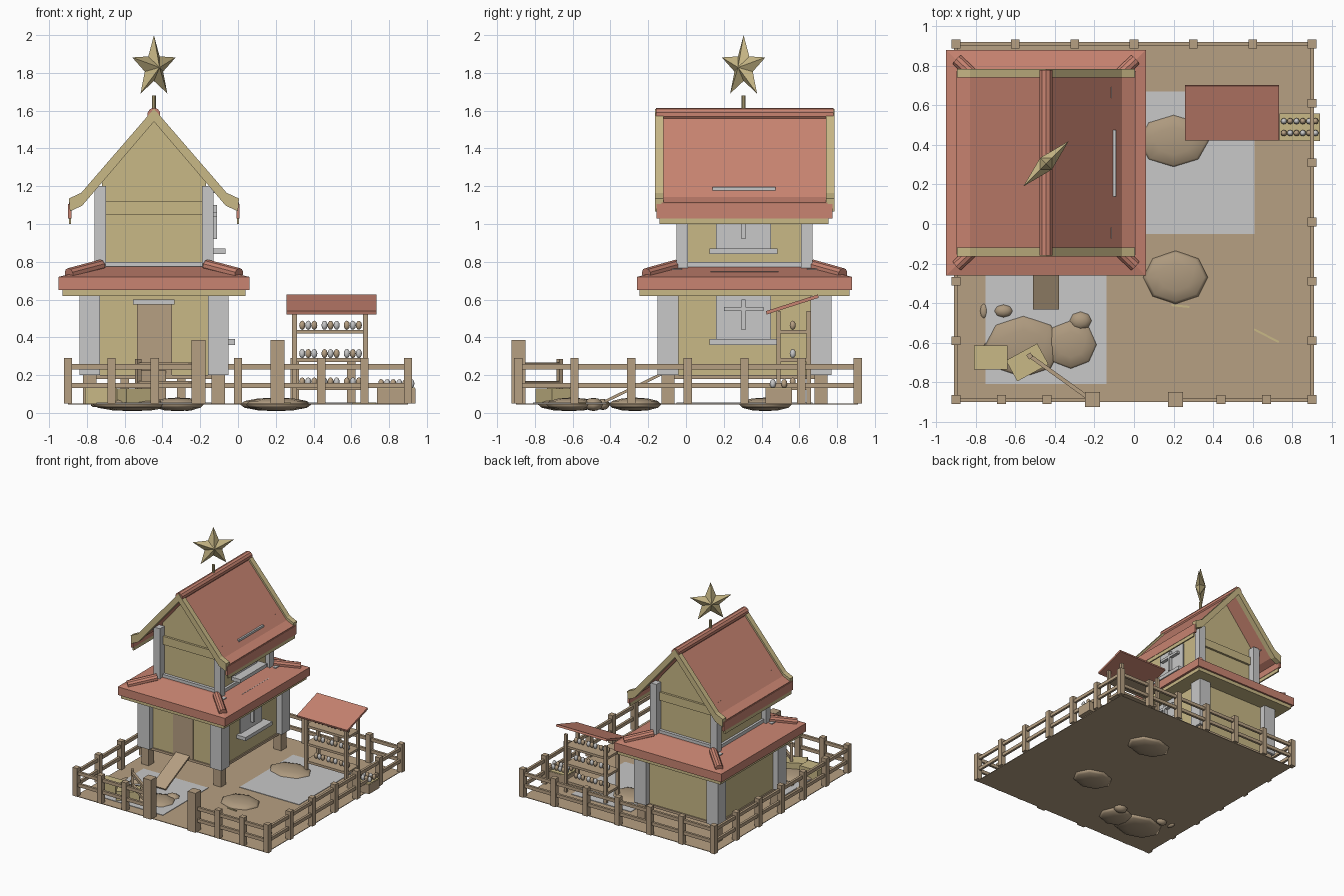
import bpy, bmesh, math
from mathutils import Vector, Matrix

default_cube = bpy.data.objects.get("Cube")
if default_cube:
    bpy.data.objects.remove(default_cube)


def make_material(name, colour):
    material = bpy.data.materials.new(name)
    material.use_nodes = True
    rgba = (*colour, 1)
    material.diffuse_color = rgba
    material.node_tree.nodes["Principled BSDF"].inputs["Base Color"].default_value = rgba
    return material


RED = make_material("red_tile", (.58, .23, .165))
CREAM = make_material("cream_plaster", (.58, .48, .24))
TAN = make_material("tan_wood", (.47, .35, .225))
GREY = make_material("pale_stone", (.58, .58, .58))
EARTH = make_material("brown_earth", (.42, .32, .21))


def finish(name, mesh_builder, material, smooth=False):
    bmesh.ops.recalc_face_normals(mesh_builder, faces=mesh_builder.faces)
    mesh = bpy.data.meshes.new(name)
    mesh_builder.to_mesh(mesh)
    mesh_builder.free()
    mesh.materials.append(material)
    if smooth:
        mesh.shade_smooth()
    part = bpy.data.objects.new(name, mesh)
    bpy.context.collection.objects.link(part)
    return part


def box(name, material, x, y, z, turn=0):
    """Box given by its (low, high) range on each axis, turned about z."""
    builder = bmesh.new()
    middle = Vector([sum(span) / 2 for span in (x, y, z)])
    size = [span[1] - span[0] for span in (x, y, z)]
    matrix = Matrix.Translation(middle) @ Matrix.Rotation(turn, 4, "Z") @ Matrix.Diagonal((*size, 1))
    bmesh.ops.create_cube(builder, size=1, matrix=matrix)
    return finish(name, builder, material)


def beam(name, material, start, end, width, height):
    """Square beam between two points."""
    start, end = Vector(start), Vector(end)
    along = end - start
    builder = bmesh.new()
    matrix = Matrix.Translation((start + end) / 2) @ along.to_track_quat("Y", "Z").to_matrix().to_4x4()
    bmesh.ops.create_cube(builder, size=1, matrix=matrix @ Matrix.Diagonal((width, along.length, height, 1)))
    return finish(name, builder, material)


def tube(name, material, start, end, radius, sides=10):
    start, end = Vector(start), Vector(end)
    along = end - start
    builder = bmesh.new()
    matrix = Matrix.Translation((start + end) / 2) @ along.to_track_quat("Z", "Y").to_matrix().to_4x4()
    bmesh.ops.create_cone(builder, cap_ends=True, segments=sides, radius1=radius, radius2=radius,
                          depth=along.length, matrix=matrix)
    return finish(name, builder, material)


def ball(name, material, centre, size, sides=8, rings=6):
    builder = bmesh.new()
    matrix = Matrix.Translation(centre) @ Matrix.Diagonal((*size, 1))
    bmesh.ops.create_uvsphere(builder, u_segments=sides, v_segments=rings, radius=1, matrix=matrix)
    return finish(name, builder, material, smooth=True)


def prism(name, material, profile, low, high):
    """Front profile of (x, z) points pushed along y."""
    builder = bmesh.new()
    face = builder.faces.new([builder.verts.new((px, low, pz)) for px, pz in profile])
    pushed = bmesh.ops.extrude_face_region(builder, geom=[face])["geom"]
    moved = [v for v in pushed if isinstance(v, bmesh.types.BMVert)]
    bmesh.ops.translate(builder, verts=moved, vec=(0, high - low, 0))
    return finish(name, builder, material)


# Yard, paving and earth mounds
FLOOR = .05
box("yard", TAN, (-.9, .9), (-.9, .91), (.045, FLOOR))
box("front_paving", GREY, (-.75, -.14), (-.81, -.2), (FLOOR, .054))
box("side_paving", GREY, (.05, .61), (-.05, .67), (FLOOR, .054))
for x, y, rx, ry in ((.2, .42, .19, .14), (.21, -.27, .17, .14), (-.56, -.62, .21, .165),
                     (-.32, -.61, .14, .13), (-.27, -.49, .06, .05), (-.66, -.44, .05, .035),
                     (-.76, -.44, .02, .04)):
    ball("earth_mound", EARTH, (x, y, .045), (rx, ry, min(.036, rx / 2 + .005)))
box("straw_wisp", CREAM, (.6, .74), (-.57, -.56), (FLOOR, .056), -.48)
box("straw_wisp", CREAM, (.19, .28), (-.42, -.41), (FLOOR, .056), -.1)

# Fence
for side in (-1, 1):
    for x in (.44, .67, .9):
        box("fence_post", TAN, (side * x - .022, side * x + .022), (-.91, -.866), (FLOOR, .29))
    box("gate_post", TAN, (side * .21 - .037, side * .21 + .037), (-.925, -.85), (FLOOR, .385))
    for step in range(1, 7):
        y = -.89 + step * .3
        box("fence_post", TAN, (side * .9 - .022, side * .9 + .022), (y - .022, y + .022), (FLOOR, .29))
    for z in (.145, .245):
        beam("side_rail", TAN, (side * .9, -.89, z), (side * .9, .91, z), .02, .028)
        beam("front_rail", TAN, (side * .21, -.89, z), (side * .9, -.89, z), .02, .028)
for step in range(-2, 3):
    box("fence_post", TAN, (step * .3 - .022, step * .3 + .022), (.888, .932), (FLOOR, .29))
for z in (.145, .245):
    beam("back_rail", TAN, (-.9, .91, z), (.9, .91, z), .02, .028)
    beam("gate_rail", TAN, (-.23, -.88, z + .01), (-.53, -.665, z + .01), .02, .025)
box("gate_end", TAN, (-.54, -.515), (-.68, -.655), (.07, .285), .6)

# Hay bales
box("hay_bale", CREAM, (-.81, -.64), (-.735, -.615), (FLOOR, .14))
box("hay_bale", CREAM, (-.63, -.45), (-.76, -.64), (FLOOR, .13), .5)

# Lower storey on stilts
MID_X, MID_Y = -.445, .31
box("lower_wall", CREAM, (-.79, -.1), (-.1, .72), (.2, .64))
box("house_floor", TAN, (-.8, -.09), (-.11, .73), (.18, .2))
for sx in (-1, 1):
    for sy in (-1, 1):
        x, y = MID_X + sx * .34, MID_Y + sy * .405
        box("lower_pillar", GREY, (x - .055, x + .055), (y - .055, y + .055), (.2, .63))
        box("stilt", TAN, (x - .035, x + .035), (y - .035, y + .035), (FLOOR, .2))
        x, y = MID_X + sx * .285, MID_Y + sy * .33
        box("upper_pillar", GREY, (x - .03, x + .03), (y - .03, y + .03), (.75, 1.2))
        x, y = MID_X + sx * .32, MID_Y + sy * .36
        box("corner_block", GREY, (x - .03, x + .03), (y - .03, y + .03), (.73, .765))
        tube("hip_tile", RED, (MID_X + sx * .45, MID_Y + sy * .52, .735),
             (MID_X + sx * .28, MID_Y + sy * .36, .78), .032)
box("door", TAN, (-.535, -.35), (-.108, -.1), (.2, .575))
box("door_lintel", GREY, (-.555, -.335), (-.14, -.1), (.575, .6))
beam("ramp", TAN, (-.445, -.1, .22), (-.445, -.43, .06), .13, .015)


# Windows on the left wall
def window(name, wall, bottom, top, bar_top):
    box(name + "_panel", GREY, (wall, wall + .012), (.16, .45), (bottom, top))
    box(name + "_mullion", GREY, (wall, wall + .04), (.295, .315), (bottom + .06, bar_top))
    box(name + "_bar", GREY, (wall, wall + .04), (.2, .41), (bar_top - .06, bar_top - .04))
    box(name + "_sill", GREY, (wall, wall + .085), (.125, .485), (bottom - .02, bottom + .01))


window("lower_window", -.1, .38, .62, .6)
window("upper_window", -.15, .86, 1.12, 1.1)

# Skirt roof
box("skirt_trim", CREAM, (-.93, .04), (-.245, .865), (.62, .65))
box("skirt_fascia", RED, (-.95, .06), (-.26, .88), (.65, .72))
builder = bmesh.new()
rings = [[builder.verts.new((MID_X + sx * w, MID_Y + sy * d, z))
          for sx, sy in ((-1, -1), (1, -1), (1, 1), (-1, 1))]
         for w, d, z in ((.505, .57, .72), (.28, .345, .775))]
for i in range(4):
    j = (i + 1) % 4
    builder.faces.new((rings[0][i], rings[0][j], rings[1][j], rings[1][i]))
builder.faces.new(rings[1])
finish("skirt_slope", builder, RED)
box("skirt_bar", GREY, (-.09, -.05), (.13, .49), (.725, .748))

# Upper storey with gables
box("base_band", GREY, (-.74, -.15), (-.015, .635), (.76, .8))
GABLE = ((-.72, .79), (-.17, .79), (-.17, 1.22), (MID_X, 1.55), (-.72, 1.22))
prism("upper_wall", CREAM, GABLE, .01, .61)
for y in (-.008, .61):
    box("gable_beam", CREAM, (-.71, -.18), (y, y + .018), (1.05, 1.12))


# Main roof
def roof_band(name, material, lift, drop, low, high):
    """Flared gable strip of the given thickness, mirrored about the ridge."""
    spine = ((0, 1.61), (.385, 1.165), (.45, 1.135))
    upper = [(d, z + lift) for d, z in spine]
    lower = [(d - .005, z + drop) for d, z in reversed(spine)][:-1]
    half = upper + lower
    outline = [(MID_X + d, z) for d, z in half] + [(MID_X, 1.61 + drop)]
    outline += [(MID_X - d, z) for d, z in reversed(half[1:])]
    prism(name, material, outline, low, high)


roof_band("roof_tiles", RED, -.022, -.055, -.13, .75)
for y in (-.165, .74):
    roof_band("bargeboard", CREAM, 0, -.068, y, y + .045)
tube("ridge_tile", RED, (MID_X, -.16, 1.58), (MID_X, .78, 1.58), .035)
for side in (-1, 1):
    x = MID_X + side * .445
    box("eave_fascia", RED, (x - .009, x + .009), (-.155, .775), (1.03, 1.105))
    box("eave_trim", CREAM, (x - .006, x + .006), (-.14, .755), (1, 1.03))
    x = MID_X + side * .322
    for y in (-.045, .665):
        box("roof_hook", GREY, (x - .008, x + .008), (y - .028, y + .028), (1.18, 1.207))
box("roof_snow_bar", GREY, (-.13, -.09), (.14, .475), (1.165, 1.195))

# Star on its pole
tube("star_pole", CREAM, (MID_X, .305, 1.6), (MID_X, .305, 1.68), .011)
builder = bmesh.new()
place = Matrix.Translation((MID_X, .305, 1.829)) @ Matrix.Rotation(math.pi / 4, 4, "Z")
rim = []
for i in range(10):
    angle, radius = i * math.pi / 5, .072 if i % 2 else .171
    rim.append(builder.verts.new(place @ Vector((radius * math.sin(angle), 0, radius * math.cos(angle)))))
for depth in (-.042, .042):
    hub = builder.verts.new(place @ Vector((0, depth, 0)))
    for i in range(10):
        builder.faces.new((rim[i], rim[(i + 1) % 10], hub))
finish("star", builder, CREAM)


# Egg stall
def egg(count, x, y, z):
    ball("egg", GREY if count % 2 else TAN, (x, y, z), (.016, .016, .024), 8, 6)


for x in (.3, .675):
    for y in (.49, .65):
        box("stall_post", TAN, (x - .013, x + .013), (y - .011, y + .011), (FLOOR, .54))
beam("stall_roof", RED, (.495, .425, .53), (.495, .7, .618), .475, .018)
for level in range(3):
    z = .43 - level * .15
    box("stall_shelf", TAN, (.29, .685), (.49, .65), (z - .01, z + .01))
    for i in range(9):
        egg(i + level, .34 + i * .032 + (i // 3) * .022, .565, z + .034)

# Egg crate by the fence
box("egg_crate", TAN, (.735, .94), (.42, .56), (FLOOR, .128))
box("crate_straw", CREAM, (.737, .938), (.422, .558), (.128, .135))
for i in range(6):
    for row in range(2):
        egg(i + row, .758 + i * .032, .46 + row * .06, .155)
